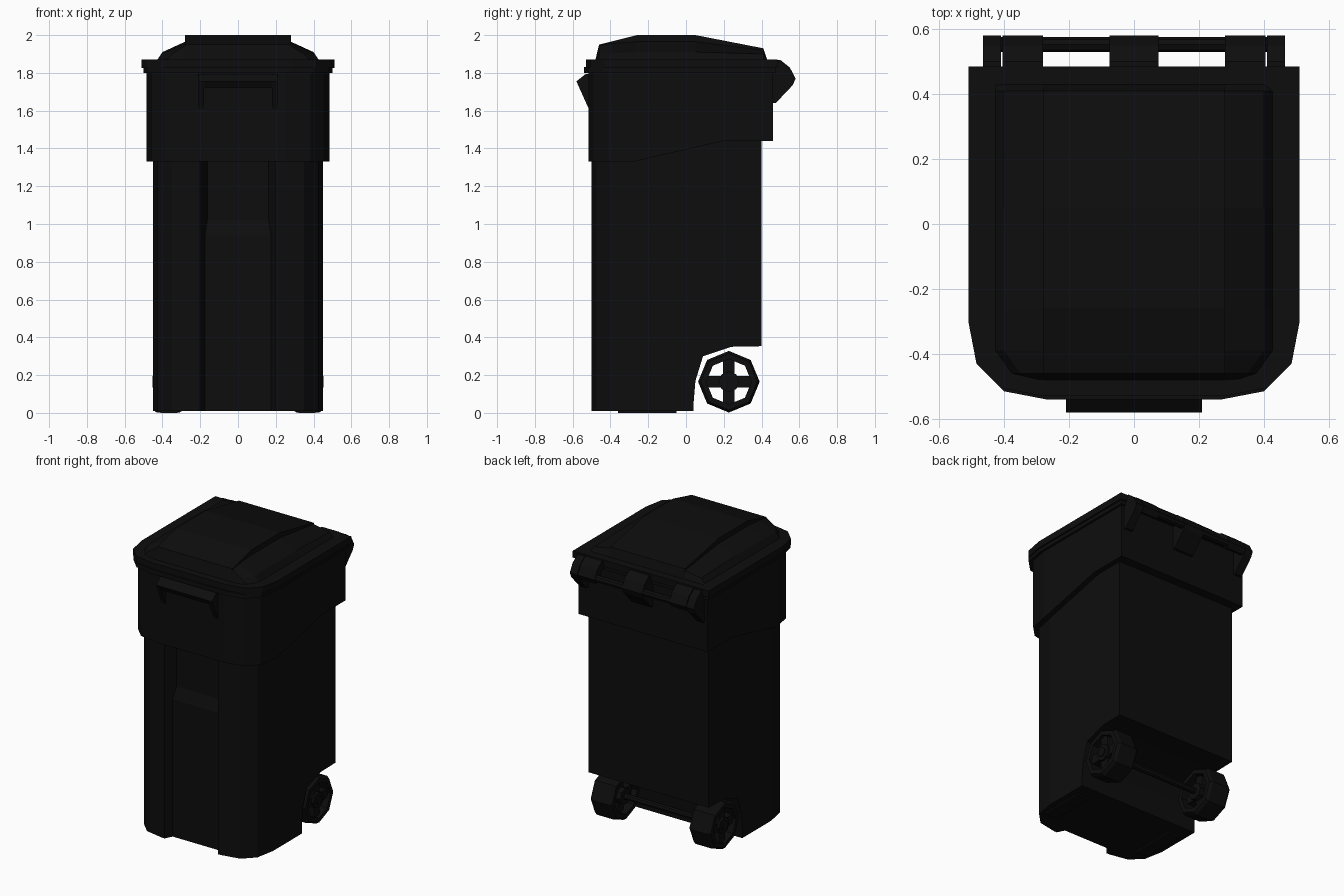
import bpy, bmesh, math
from mathutils import Matrix

if "Cube" in bpy.data.objects:
    bpy.data.objects.remove(bpy.data.objects["Cube"])

plastic = bpy.data.materials.new("black plastic")
plastic.use_nodes = True
colour = (0.004, 0.004, 0.004, 1)
plastic.diffuse_color = colour
plastic.node_tree.nodes["Principled BSDF"].inputs["Base Color"].default_value = colour


def finish(name, bm):
    bmesh.ops.recalc_face_normals(bm, faces=bm.faces)
    mesh = bpy.data.meshes.new(name)
    bm.to_mesh(mesh)
    bm.free()
    mesh.materials.append(plastic)
    ob = bpy.data.objects.new(name, mesh)
    bpy.context.collection.objects.link(ob)
    return ob


def prism(name, points, lo, hi, axis):
    """Extrude (x, y) points along z, or (y, z) points along x."""
    bm = bmesh.new()
    place = (lambda p, t: (t, *p)) if axis == "x" else (lambda p, t: (*p, t))
    a, b = [[bm.verts.new(place(p, t)) for p in points] for t in (lo, hi)]
    bm.faces.new(a)
    bm.faces.new(b)
    n = len(points)
    for i in range(n):
        j = (i + 1) % n
        bm.faces.new((a[i], a[j], b[j], b[i]))
    return finish(name, bm)


def box(name, x, y, z):
    return prism(name, [(y[0], z[0]), (y[1], z[0]), (y[1], z[1]), (y[0], z[1])], *x, "x")


def outline(w, back, front):
    """Plan shape with rounded front corners."""
    half = [(w, back), (w, front + .23), (w - .025, front + .1),
            (w - .1, front + .025), (w - .23, front)]
    return half + [(-x, y) for x, y in reversed(half)]


def cut(target, cutter):
    cutter.hide_render = True
    mod = target.modifiers.new("cut", "BOOLEAN")
    mod.operation = "DIFFERENCE"
    mod.solver = "EXACT"
    mod.object = cutter
    bpy.context.view_layer.objects.active = target
    bpy.ops.object.modifier_apply(modifier=mod.name)
    bpy.data.objects.remove(cutter)


def cylinder(name, r, x, y, z, length, sides):
    bm = bmesh.new()
    bmesh.ops.create_cone(bm, cap_ends=True, segments=sides, radius1=r, radius2=r, depth=length,
                          matrix=Matrix.Translation((x, y, z)) @ Matrix.Rotation(math.pi / 2, 4, "Y"))
    return finish(name, bm)


# Tall body with a wheel well at the back and a stepped front groove
body = prism("body", outline(.45, .40, -.50), .01, 1.82, "z")
cut(body, prism("well_cutter", [(.04, -.1), (.04, .05), (.05, .17), (.09, .30), (.24, .35),
                                (.5, .355), (.5, -.1)], -.6, .6, "x"))
groove = prism("groove_cutter", [(-.6, -.1), (-.45, -.1), (-.45, .94), (-.425, 1.02),
                                 (-.425, 1.4), (-.6, 1.4)], -1, 1, "x")
for v in groove.data.vertices:
    v.co.x *= .175 + (-.45 - v.co.y) * .5
cut(body, groove)

# Collar with a bottom edge that rises towards the back
collar = prism("collar", outline(.485, .46, -.515), 1.33, 1.82, "z")
cut(collar, prism("collar_cutter", [(-.28, 1.33), (.2, 1.44), (.6, 1.44), (.6, 1.2),
                                    (-.28, 1.2)], -.7, .7, "x"))

# Lid rim
prism("rim", outline(.50, .475, -.54), 1.80, 1.83, "z")
prism("lid_flange", outline(.51, .485, -.53), 1.825, 1.87, "z")

# Lid dome: rows of (y, half width, edge, shoulder and crown height)
rows = [(-.48, .32, 1.868, 1.868, 1.868), (-.46, .38, 1.90, 1.945, 1.95),
        (-.39, .43, 1.905, 1.955, 1.967), (-.26, .43, 1.91, 1.965, 2.0),
        (.05, .43, 1.91, 1.965, 2.0), (.41, .43, 1.90, 1.92, 1.93),
        (.43, .43, 1.868, 1.868, 1.868)]
bm = bmesh.new()
grid = []
for y, w, edge, shoulder, crown in rows:
    half = [(w, 1.865), (w - .03, edge), (.28, shoulder), (.28, crown)]
    section = half + [(-x, z) for x, z in reversed(half)]
    grid.append([bm.verts.new((x, y, z)) for x, z in section])
for a, b in zip(grid, grid[1:]):
    for i in range(len(a) - 1):
        bm.faces.new((a[i], a[i + 1], b[i + 1], b[i]))
bmesh.ops.remove_doubles(bm, verts=bm.verts, dist=.0005)
finish("lid_dome", bm)

# Front grip and its brackets
prism("front_grip", [(-.58, 1.755), (-.53, 1.795), (-.50, 1.795), (-.50, 1.76),
                     (-.56, 1.72)], -.21, .21, "x")
for side, s in (("left", 1), ("right", -1)):
    prism("front_bracket_" + side, [(-.58, 1.755), (-.53, 1.795), (-.49, 1.795), (-.49, 1.61),
                                    (-.515, 1.61)], s * .18, s * .21, "x")

# Back bar, brackets and lid hinges
cylinder("back_bar", .023, 0, .552, 1.77, .9, 8)
bracket = [(.44, 1.865), (.50, 1.865), (.55, 1.825), (.58, 1.77), (.565, 1.735),
           (.475, 1.64), (.44, 1.64)]
hinge = [(.44, 1.868), (.50, 1.868), (.55, 1.828), (.58, 1.77), (.56, 1.735), (.53, 1.745),
         (.50, 1.80), (.44, 1.82)]
prism("back_bracket_middle", bracket, -.075, .075, "x")
for side, s in (("left", 1), ("right", -1)):
    prism("back_bracket_" + side, bracket, s * .41, s * .465, "x")
    prism("hinge_" + side, hinge, s * .28, s * .405, "x")

# Axle and octagonal spoked wheels
WY, WZ = .227, .165
cylinder("axle", .02, 0, WY, WZ, .8, 8)
for side, s in (("left", 1), ("right", -1)):
    bm = bmesh.new()
    ring = [bm.verts.new((s * x, WY, WZ + r)) for x, r in
            ((.29, .15), (.31, .163), (.43, .163), (.45, .15), (.45, .12), (.29, .12))]
    loop = [bm.edges.new((ring[i], ring[(i + 1) % len(ring)])) for i in range(len(ring))]
    bmesh.ops.spin(bm, geom=ring + loop, cent=(0, WY, WZ), axis=(1, 0, 0),
                   angle=math.tau, steps=8, use_merge=True)
    bmesh.ops.remove_doubles(bm, verts=bm.verts, dist=.0005)
    finish("tyre_" + side, bm)
    cylinder("hub_" + side, .055, s * .37, WY, WZ, .15, 8)
    cylinder("hub_cap_" + side, .03, s * .445, WY, WZ, .015, 8)
    box("spoke_upright_" + side, (s * .33, s * .43), (WY - .03, WY + .03), (WZ - .13, WZ + .13))
    box("spoke_level_" + side, (s * .33, s * .43), (WY - .13, WY + .13), (WZ - .03, WZ + .03))
    # Front foot
    box("foot_" + side, (s * .32, s * .41), (-.36, -.05), (0, .02))
